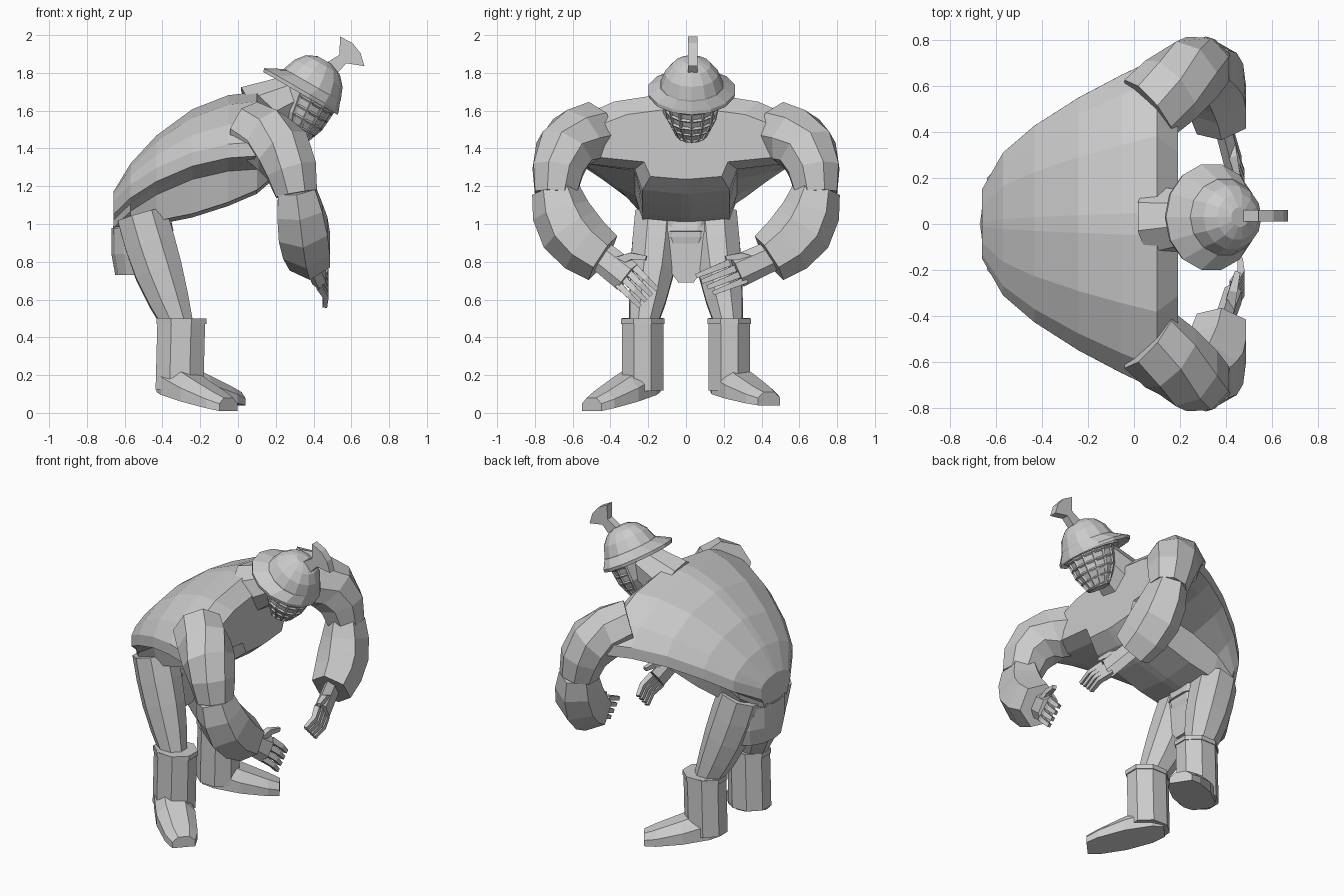
import bpy, bmesh, math
from mathutils import Vector, Matrix

if "Cube" in bpy.data.objects:
    bpy.data.objects.remove(bpy.data.objects["Cube"])

grey = bpy.data.materials.new("plain_grey")
grey.use_nodes = True
shade = (.6, .6, .6, 1)
grey.diffuse_color = shade
grey.node_tree.nodes["Principled BSDF"].inputs["Base Color"].default_value = shade


def add_object(name, data):
    data.materials.append(grey)
    part = bpy.data.objects.new(name, data)
    bpy.context.collection.objects.link(part)
    return part


def loft(name, rings, closed=True):
    """Skin a list of point rings, capping both ends when closed."""
    bm = bmesh.new()
    rows = [[bm.verts.new(point) for point in ring] for ring in rings]
    count = len(rows[0])
    for lower, upper in zip(rows, rows[1:]):
        for i in range(count if closed else count - 1):
            j = (i + 1) % count
            bm.faces.new((lower[i], lower[j], upper[j], upper[i]))
    if closed:
        bm.faces.new(rows[0])
        bm.faces.new(rows[-1])
    bmesh.ops.recalc_face_normals(bm, faces=bm.faces)
    mesh = bpy.data.meshes.new(name)
    bm.to_mesh(mesh)
    bm.free()
    return add_object(name, mesh)


def mix(first, last, t):
    return first + (last - first) * t


def limb(name, start, end, first, last, side=1, sides=8, bow=(0, 0, 0), bulge=0, flat=1, steps=4):
    """Tapered, bowed tube; flat scales its depth along x."""
    start, end, bow = [Vector((x, y * side, z)) for x, y, z in (start, end, bow)]
    rings = []
    for step in range(steps + 1):
        t = step / steps
        arch = math.sin(math.pi * t)
        centre = start.lerp(end, t) + bow * arch
        along = (end - start + bow * math.pi * math.cos(math.pi * t)).normalized()
        depth = Vector((1, 0, 0))
        depth = (depth - along * depth.dot(along)).normalized()
        across = along.cross(depth)
        radius = (mix(first, last, t) + bulge * arch) / math.cos(math.pi / sides)
        angles = [(k + .5) * math.tau / sides for k in range(sides)]
        rings.append([centre + radius * (depth * flat * math.cos(a) + across * math.sin(a))
                      for a in angles])
    return loft(name, rings)


def mirrored(half):
    """Close a half outline of (y, z) pairs across the middle."""
    return half + [(-y, z) for y, z in reversed(half)]


# Broad hunched torso, swelling from the hips to the shoulders
def torso_half(t):
    rise = math.sin(t ** .8 * math.pi / 2)
    width = .15 + .57 * t ** .6
    top = mix(1.17, 1.7, rise)
    rim = mix(1.12, 1.43, rise)
    under = rim - .1
    belly = mix(.98, 1.16, t * t)
    belly_width = min(.27, .8 * width)
    half = []
    for step in range(4):
        a = math.radians(4 + 28 * step)
        half.append((width * math.sin(a), rim + (top - rim) * math.cos(a) ** 1.3))
    half += [(width, under + .03), (.85 * width, under), (belly_width, under - .04),
             (.85 * belly_width, belly + .02), (.1 * belly_width, belly)]
    return half


rings = []
for t in (0, .12, .3, .55, .8, 1):
    rings.append([(mix(-.66, .1, t), y, z) for y, z in mirrored(torso_half(t))])
chest = [(.19, y * .82, mix(z, 1.42, .3)) for y, z in mirrored(torso_half(1))]
loft("torso", rings + [chest])

# Neck, pelvis and belt
limb("neck", (.08, .01, 1.58), (.34, .03, 1.7), .15, .1)
limb("pelvis", (-.5, 0, 1.1), (-.45, 0, .73), .2, .07, bulge=.04, flat=.7)
limb("belt", (-.5, 0, .94), (-.51, 0, 1.01), .23, .22, sides=12, flat=.7, steps=1)

# Rear hip flap and front loincloth
flap = []
for height, radius in ((.98, .17), (.84, .17), (.73, .15)):
    angles = [math.radians(mix(75, 285, k / 8)) for k in range(9)]
    flap.append([(radius * math.cos(a) - .5, 1.4 * radius * math.sin(a), height) for a in angles])
thickness = loft("rear_hip_flap", flap, closed=False).modifiers.new("thickness", "SOLIDIFY")
thickness.thickness = .02
cloth = mirrored([(.13, .97), (.15, .84), (.04, .69)])
loft("loincloth", [[(x, y, z) for y, z in cloth] for x in (-.36, -.38)])


def build_arm(label, side, reach):
    limb(label + "_upper_arm", (.06, .5, 1.49), (.31, .69, 1.16), .15, .11, side,
         bow=(.05, .05, .06), bulge=.02)
    limb(label + "_forearm", (.31, .69, 1.18), (.38, .44, .82), .11, .12, side, sides=6,
         bow=(0, .05, -.03), bulge=.03, flat=.9)
    # Hand with four spread fingers and a thumb
    wrist = Vector((.38, .45, .83))
    knuckles = Vector((.43, .31, .72)) + reach * .4
    limb(label + "_palm", wrist, knuckles, .07, .075, side, sides=6, flat=.5, steps=2)
    for k in range(4):
        spread = Vector((0, .03, -.03)) * (k - 1.5)
        fingertip = Vector((.46, .2, .61)) + reach + spread
        limb(label + "_finger", knuckles + spread, fingertip, .018, .012, side, sides=4,
             bow=(.02, 0, 0), steps=2)
    limb(label + "_thumb", (.41, .37, .8), (.45, .21, .82), .025, .012, side, sides=4,
         bow=(0, 0, .02), steps=2)


def build_leg(label, side, stride):
    limb(label + "_leg", (-.51, .15, 1.05), (-.31, .23, .45), .12, .07, side,
         bow=(-.01, -.01, 0), bulge=.02, flat=1.1)
    shaft_top = Vector((-.3, .23, .5))
    limb(label + "_boot_shaft", (-.31, .23, .12), shaft_top, .11, .11, side, flat=1.15, steps=2)
    limb(label + "_boot_band", shaft_top - Vector((0, 0, .03)), shaft_top, .115, .115, side,
         flat=1.15, steps=1)
    # Splayed foot, pitched down at the toe
    heel = Vector((-.39, .18, 0))
    toe = Vector((-.05, .5, 0)) + stride
    across = (toe - heel).cross(Vector((0, 0, 1))).normalized()
    foot = []
    for t in (0, .15, .5, .85, 1):
        centre = heel.lerp(toe, t)
        width = .06 + .06 * math.sqrt(math.sin(math.pi * min(t, .99)))
        low, high = mix(.11, .01, t), mix(.3, .08, t)
        half = [(width * .5, high), (width, mix(low, high, .55)), (width, low)]
        foot.append([(p.x, p.y * side, p.z) for p in
                     (centre + across * y + Vector((0, 0, z)) for y, z in mirrored(half))])
    loft(label + "_foot", foot)


# Mirrored limbs, with the left hand and foot posed a little differently
build_arm("right", -1, Vector((0, 0, 0)))
build_arm("left", 1, Vector((0, -.1, .07)))
build_leg("right", -1, Vector((0, 0, 0)))
build_leg("left", 1, Vector((.05, -.06, .03)))

# Helmet, tipped forward
tilt = Matrix.Translation((.35, .03, 1.68)) @ Matrix.Rotation(math.radians(30), 4, "Y")
SIDES = 14


def oval(height, back, front, wide):
    middle, half = (back + front) / 2, (front - back) / 2
    angles = [k * math.tau / SIDES for k in range(SIDES)]
    return [tilt @ Vector((middle + half * math.cos(a), wide * math.sin(a), height))
            for a in angles]


dome = []
for step in range(5):
    a = math.radians(20 * step)
    size = math.cos(a) ** .8
    dome.append(oval(.22 * math.sin(a), -.17 * size, .19 * size, .175 * size))
loft("helmet_dome", dome)
loft("helmet_brim", [oval(.07, -.16, .18, .17), oval(.02, -.255, .2, .235),
                     oval(0, -.25, .205, .23), oval(.03, -.16, .17, .16)])

# Face guard with a raised lattice of bars
guard_top = oval(.03, -.15, .175, .15)
guard_middle = oval(-.11, -.1, .165, .125)
guard_chin = oval(-.215, 0, .125, .07)
loft("face_guard", [guard_top, guard_middle, guard_chin])


def on_guard(k, level):
    if level < 1:
        return guard_top[k].lerp(guard_middle[k], level)
    return guard_middle[k].lerp(guard_chin[k], level - 1)


def bar(name, points):
    curve = bpy.data.curves.new(name, "CURVE")
    curve.dimensions = "3D"
    curve.bevel_depth = .01
    curve.bevel_resolution = 0
    spline = curve.splines.new("POLY")
    spline.use_smooth = False
    spline.points.add(len(points) - 1)
    for target, point in zip(spline.points, points):
        target.co = (*point, 1)
    add_object(name, curve)


front = range(-4, 5)
for level in (.3, .65, 1, 1.45, 1.9):
    bar("guard_hoop", [on_guard(k, level) for k in front])
for k in front:
    bar("guard_upright", [on_guard(k, level) for level in (.1, 1, 1.95)])


# Fan crest on a short stem
def crest_point(radius, degrees):
    a = math.radians(degrees)
    return .49 + radius * math.cos(a), 1.82 + radius * math.sin(a)


crest = [crest_point(.18, degrees) for degrees in (5, 28, 50, 74)]
crest += [crest_point(.09, 58), crest_point(.04, 130), crest_point(.04, -50), crest_point(.09, 20)]
loft("helmet_crest", [[(x, y, z) for x, z in crest] for y in (.01, .06)])
